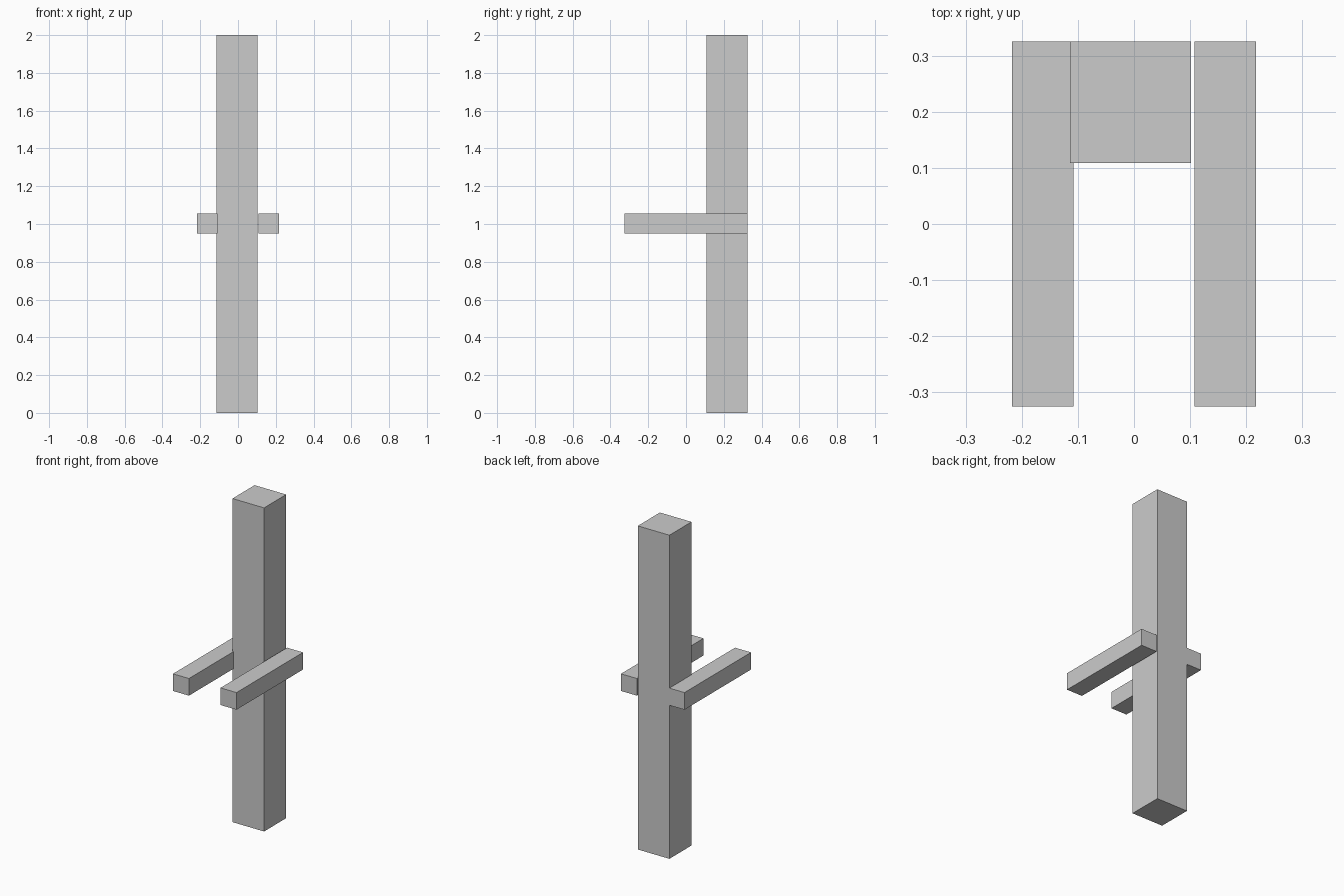
import bpy

if "Cube" in bpy.data.objects:
    bpy.data.objects.remove(bpy.data.objects["Cube"])


def box(name, lo, hi):
    """Axis-aligned box between two corners."""
    centre = [(a + b) / 2 for a, b in zip(lo, hi)]
    bpy.ops.mesh.primitive_cube_add(size=1, location=centre)
    obj = bpy.context.object
    obj.name = name
    obj.scale = [b - a for a, b in zip(lo, hi)]
    bpy.ops.object.transform_apply(location=False, rotation=False, scale=True)
    return obj


# Tall square post at the back, slightly off centre
box("post", (-0.114, 0.109, 0.0), (0.102, 0.325, 2.0))

# Two horizontal arms running forward on either side of the post
for name, x in (("left_arm", -0.217), ("right_arm", 0.108)):
    box(name, (x, -0.325, 0.949), (x + 0.109, 0.325, 1.055))
